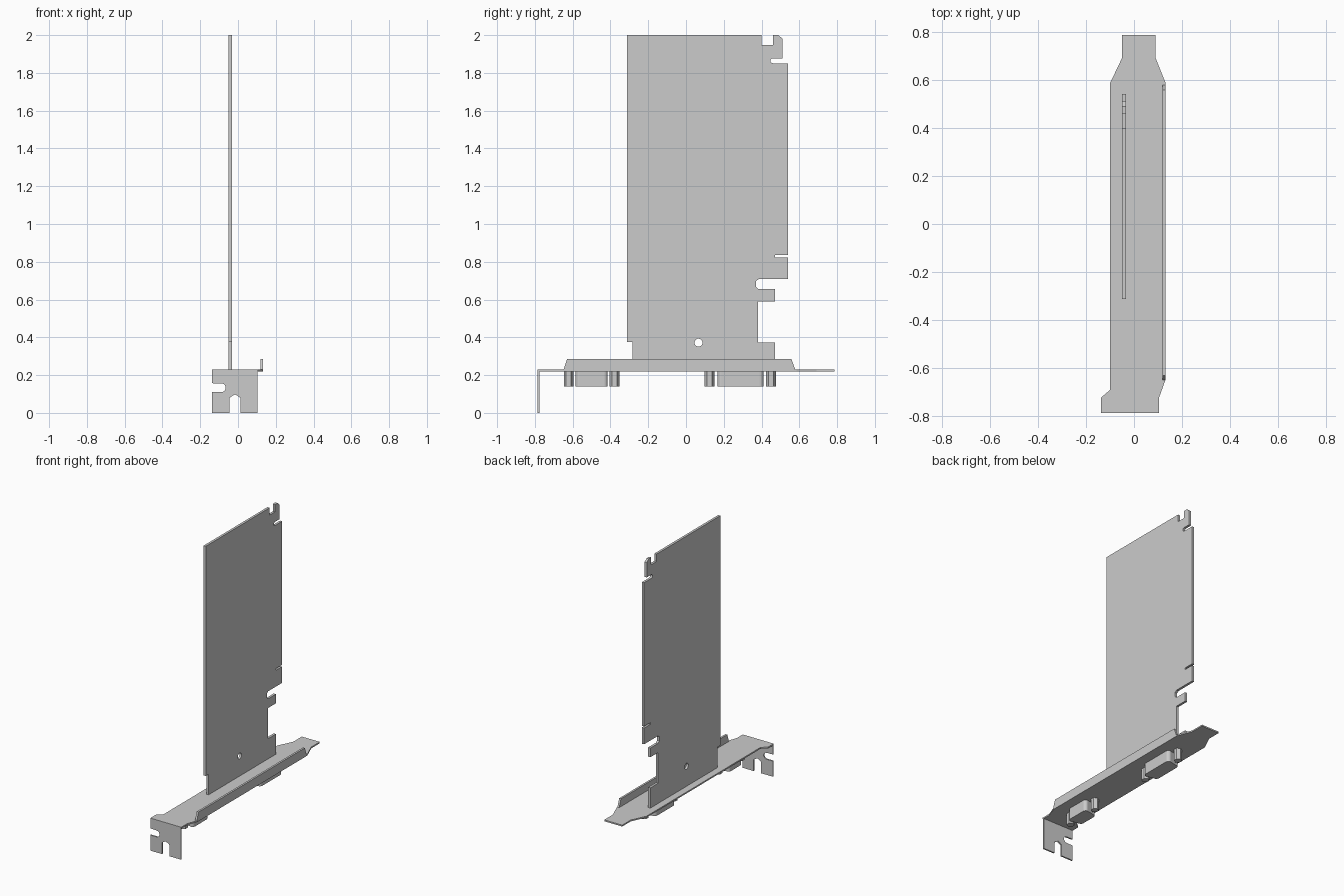
import bpy, bmesh, math
from mathutils import Matrix

if "Cube" in bpy.data.objects:
    bpy.data.objects.remove(bpy.data.objects["Cube"])

# Each plane maps profile (a, b) and extrusion depth onto world axes
PLANES = {
    "YZ": Matrix(((0, 0, 1, 0), (1, 0, 0, 0), (0, 1, 0, 0), (0, 0, 0, 1))),
    "XZ": Matrix(((1, 0, 0, 0), (0, 0, -1, 0), (0, 1, 0, 0), (0, 0, 0, 1))),
    "XY": Matrix.Identity(4),
}


def sheet(name, plane, loops, lo, hi):
    """Extrude closed outlines (extra loops become holes) from depth lo to hi."""
    cu = bpy.data.curves.new(name + "_outline", "CURVE")
    cu.dimensions = "2D"
    cu.fill_mode = "BOTH"
    cu.extrude = (hi - lo) / 2
    for pts in loops:
        sp = cu.splines.new("POLY")
        sp.points.add(len(pts) - 1)
        for p, (a, b) in zip(sp.points, pts):
            p.co = (a, b, 0, 1)
        sp.use_cyclic_u = True
    tmp = bpy.data.objects.new(name + "_tmp", cu)
    bpy.context.collection.objects.link(tmp)
    dg = bpy.context.evaluated_depsgraph_get()
    me = bpy.data.meshes.new_from_object(tmp.evaluated_get(dg))
    bpy.data.objects.remove(tmp)
    bpy.data.curves.remove(cu)
    bm = bmesh.new()
    bm.from_mesh(me)
    bmesh.ops.remove_doubles(bm, verts=bm.verts, dist=1e-5)
    bmesh.ops.transform(bm, verts=bm.verts,
                        matrix=PLANES[plane] @ Matrix.Translation((0, 0, (lo + hi) / 2)))
    bmesh.ops.recalc_face_normals(bm, faces=bm.faces)
    for f in bm.faces:
        f.smooth = False
    bm.to_mesh(me)
    bm.free()
    me.name = name
    ob = bpy.data.objects.new(name, me)
    bpy.context.collection.objects.link(ob)
    return ob


def arc(cx, cy, r, a0, a1, n):
    return [(cx + r * math.cos(math.radians(a0 + (a1 - a0) * i / n)),
             cy + r * math.sin(math.radians(a0 + (a1 - a0) * i / n))) for i in range(n + 1)]


def rounded(cx, cy, w, h, r, taper=0.0):
    """Rounded D-shaped outline, the -x side narrowed by taper."""
    pts = []
    for sx, sy, a in ((1, 1, 0), (-1, 1, 90), (-1, -1, 180), (1, -1, 270)):
        hy = h / 2 - (taper if sx < 0 else 0)
        pts += arc(cx + sx * (w / 2 - r), cy + sy * (hy - r), r, a, a + 90, 4)
    return pts


# Circuit board with notched connector edge and one mounting hole
board = [(-0.283, 0.225), (-0.283, 0.375), (-0.312, 0.375), (-0.312, 2), (0.4, 2), (0.4, 1.948),
         (0.46, 1.948), (0.46, 2), (0.488, 2), (0.51, 1.982), (0.51, 1.877)]
board += arc(0.46, 1.864, 0.013, 90, 270, 6)
board += [(0.54, 1.851), (0.54, 0.835), (0.47, 0.835), (0.47, 0.823), (0.54, 0.823), (0.54, 0.708)]
board += [(0.385, 0.708), (0.37, 0.697), (0.37, 0.667), (0.385, 0.655)]
board += [(0.47, 0.655), (0.47, 0.59), (0.382, 0.59), (0.382, 0.373), (0.47, 0.373), (0.47, 0.225)]
sheet("circuit_board", "YZ", [board, arc(0.066, 0.372, 0.021, 0, 345, 23)], -0.05, -0.033)

# Bracket face plate
plate = [(-0.05, 0.785), (0.09, 0.785), (0.09, 0.69), (0.132, 0.585), (0.132, -0.645),
         (0.105, -0.72), (0.105, -0.785), (-0.137, -0.785), (-0.137, -0.722),
         (-0.1, -0.69), (-0.1, 0.585), (-0.05, 0.69)]
sheet("bracket_plate", "XY", [plate], 0.22, 0.23)

# Stiffening lip along the long edge
lip = [(-0.65, 0.225), (-0.63, 0.285), (0.558, 0.285), (0.58, 0.225)]
sheet("bracket_lip", "YZ", [lip], 0.118, 0.132)

# Folded mounting tab with a side notch and a bottom slot
tab = [(-0.137, 0.23), (-0.137, 0.157)] + arc(-0.088, 0.133, 0.023, 90, -90, 8)
tab += [(-0.137, 0.11), (-0.137, 0), (-0.045, 0), (-0.045, 0.08)]
tab += [(-0.03, 0.09), (-0.016, 0.098), (-0.002, 0.09)]
tab += [(0.013, 0.08), (0.013, 0), (0.102, 0), (0.102, 0.23)]
sheet("mounting_tab", "XZ", [tab], 0.775, 0.785)

# Two port shells, each between a pair of hexagonal standoffs
CX = 0.01
for label, y0, y1, screws in (("small", -0.585, -0.415, (-0.621, -0.378)),
                              ("large", 0.167, 0.41, (0.125, 0.45))):
    sheet(label + "_port_shell", "XY",
          [rounded(CX, (y0 + y1) / 2, 0.1, y1 - y0, 0.02, 0.012)], 0.14, 0.222)
    for i, y in enumerate(screws):
        sheet(f"{label}_port_standoff_{i + 1}", "XY", [arc(CX, y, 0.026, 30, 330, 5)], 0.14, 0.222)
